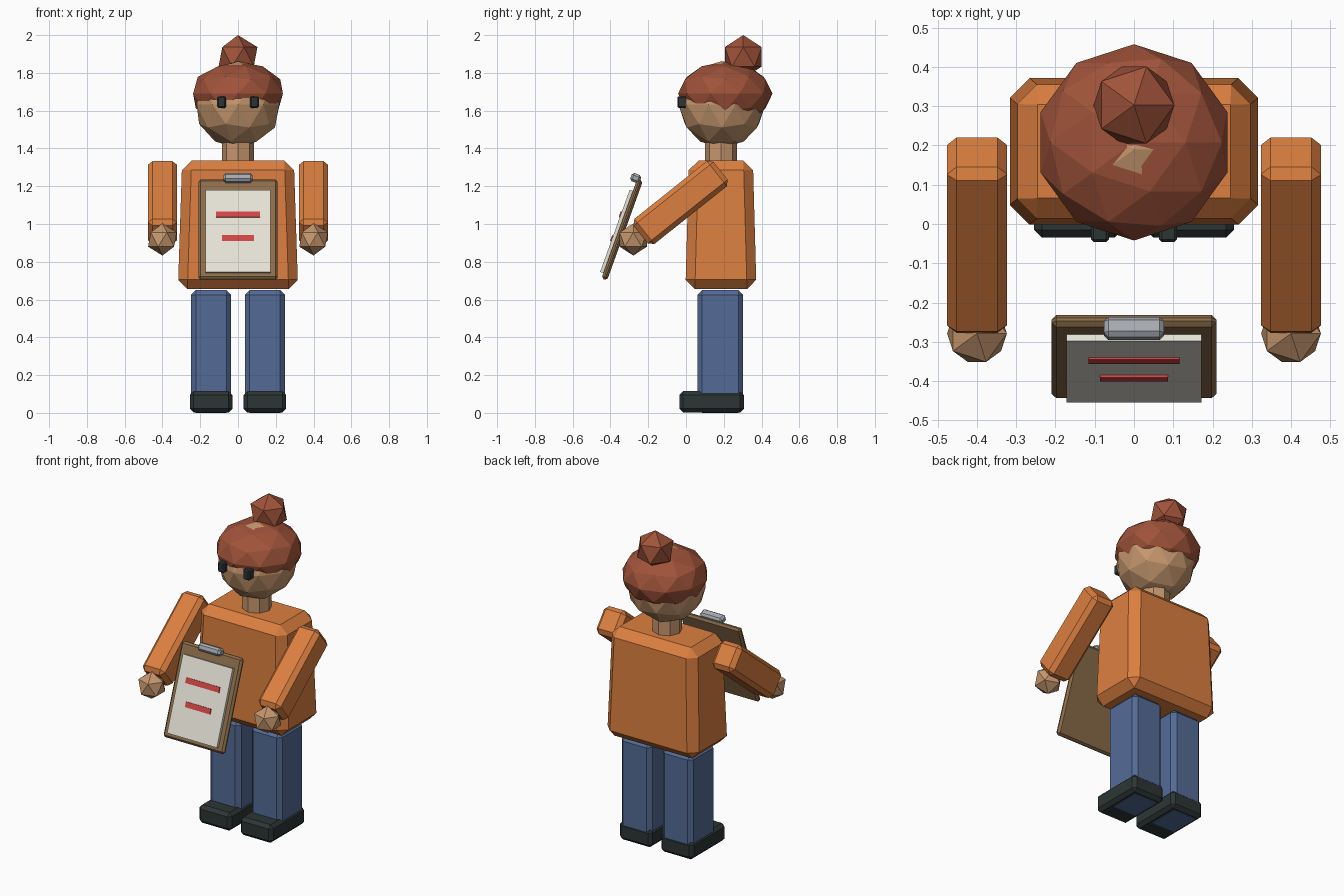
import bpy, bmesh, math
from mathutils import Matrix, Vector

if "Cube" in bpy.data.objects:
    bpy.data.objects.remove(bpy.data.objects["Cube"])


def material(name, hex_code):
    def lin(c):
        return c / 12.92 if c <= 0.04045 else ((c + 0.055) / 1.055) ** 2.4
    m = bpy.data.materials.new(name)
    rgb = [lin(int(hex_code[i:i + 2], 16) / 255) for i in (0, 2, 4)]
    m.diffuse_color = (*rgb, 1)
    m.use_nodes = True
    m.node_tree.nodes["Principled BSDF"].inputs["Base Color"].default_value = m.diffuse_color
    return m


ORANGE = material("orange_cloth", "DC7F40")
BLUE = material("blue_denim", "546B96")
DARK = material("dark_charcoal", "2C3535")
SKIN = material("skin", "C6976E")
HAIR = material("red_brown_hair", "A0533A")
BOARD = material("brown_board", "8C6D49")
PAPER = material("off_white_paper", "E6E4D8")
RED = material("red_ink", "D04644")
METAL = material("grey_metal", "A8ACB2")


def finish(name, bm, mat, matrix=Matrix()):
    bmesh.ops.recalc_face_normals(bm, faces=bm.faces)
    bm.transform(matrix)
    mesh = bpy.data.meshes.new(name)
    bm.to_mesh(mesh)
    bm.free()
    mesh.materials.append(mat)
    obj = bpy.data.objects.new(name, mesh)
    bpy.context.collection.objects.link(obj)
    return obj


def box(name, lo, hi, mat, bevel=0.0, matrix=Matrix(), taper=(1, 1)):
    """Chamfered box between two corners; taper scales the top in x and y."""
    lo, hi = Vector(lo), Vector(hi)
    mid, size = (lo + hi) / 2, hi - lo
    bm = bmesh.new()
    bmesh.ops.create_cube(bm, size=1)
    for v in bm.verts:
        t = taper if v.co.z > 0 else (1, 1)
        v.co = mid + Vector((v.co.x * size.x * t[0], v.co.y * size.y * t[1], v.co.z * size.z))
    if bevel:
        bmesh.ops.bevel(bm, geom=bm.edges[:], offset=bevel, segments=1,
                        affect='EDGES', clamp_overlap=True)
    return finish(name, bm, mat, matrix)


def ball(name, centre, radii, subdivisions, mat):
    bm = bmesh.new()
    bmesh.ops.create_icosphere(bm, subdivisions=subdivisions, radius=1)
    return finish(name, bm, mat, Matrix.Translation(centre) @ Matrix.Diagonal((*radii, 1)))


# Torso
box("torso", (-0.318, -0.003, 0.655), (0.318, 0.373, 1.335), ORANGE, 0.05, taper=(0.93, 0.90))

# Neck, head, hair and bun
bm = bmesh.new()
bmesh.ops.create_cone(bm, cap_ends=True, segments=8, radius1=0.085, radius2=0.085, depth=0.22)
finish("neck", bm, SKIN, Matrix.Translation((0, 0.185, 1.38)))
ball("head", (0, 0.19, 1.632), (0.23, 0.23, 0.23), 2, SKIN)
ball("hair", (0, 0.208, 1.69), (0.25, 0.25, 0.17), 2, HAIR)
ball("hair_bun", (0, 0.303, 1.885), (0.115, 0.115, 0.115), 1, HAIR)

# Arms lean forward from the shoulders
shoulder, wrist = Vector((0, 0.183, 1.282)), Vector((0, -0.24, 0.945))
reach = wrist - shoulder
arm_turn = Matrix.Rotation(math.atan2(reach.y, -reach.z), 4, 'X')

# Paired parts
for side, s in (("left", 1), ("right", -1)):
    def pair_box(part, x0, x1, y, z, mat, bevel):
        box(f"{side}_{part}", (min(s * x0, s * x1), y[0], z[0]),
            (max(s * x0, s * x1), y[1], z[1]), mat, bevel)
    pair_box("leg", 0.037, 0.248, (0.06, 0.303), (0.0, 0.65), BLUE, 0.025)
    pair_box("shoe", 0.03, 0.255, (-0.035, 0.306), (0.002, 0.115), DARK, 0.02)
    pair_box("eye", 0.064, 0.110, (-0.046, 0.01), (1.614, 1.676), DARK, 0.007)
    place = Matrix.Translation((shoulder + wrist) / 2 + Vector((s * 0.4, 0, 0))) @ arm_turn
    h = reach.length / 2
    box(f"{side}_arm", (-0.077, -0.085, -h), (0.077, 0.085, h), ORANGE, 0.025, place)
    ball(f"{side}_hand", (s * 0.4, -0.279, 0.918), (0.085, 0.085, 0.085), 1, SKIN)

# Clipboard, tilted back; parts are built upright in its own frame
tilt = Matrix.Translation((0, -0.338, 0.97)) @ Matrix.Rotation(math.radians(-19.8), 4, 'X')
box("clipboard", (-0.21, -0.016, -0.28), (0.21, 0.016, 0.28), BOARD, 0.012, tilt)
box("paper", (-0.172, -0.034, -0.25), (0.172, -0.014, 0.212), PAPER, 0, tilt)
box("clip", (-0.077, -0.052, 0.258), (0.077, 0.002, 0.304), METAL, 0.012, tilt)
for label, half, z in (("upper", 0.116, 0.073), ("lower", 0.086, -0.061)):
    box(f"{label}_line", (-half, -0.040, z - 0.016), (half, -0.033, z + 0.016), RED, 0, tilt)
